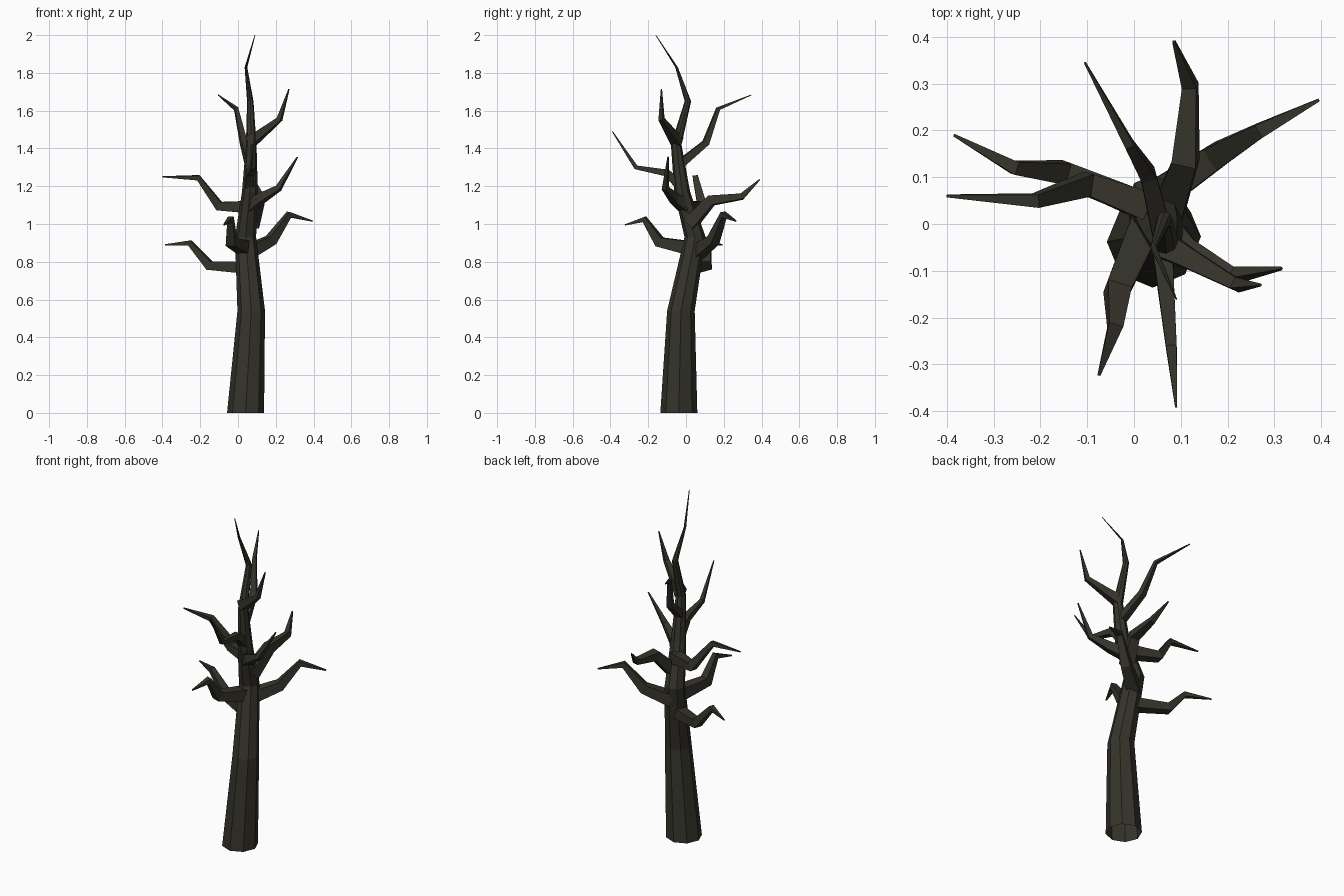
import bpy, bmesh, math
from mathutils import Vector

bark = bpy.data.materials.new("dark bark")
bark.diffuse_color = (0.036, 0.034, 0.024, 1)


def tube(name, path, radii, sides, phase=0.0, level=False):
    """Faceted tapering tube along a polyline; level keeps every ring horizontal."""
    pts = [Vector(p) for p in path]
    bm = bmesh.new()
    rings, u, prev = [], None, None
    for i, p in enumerate(pts):
        a, b = pts[max(i - 1, 0)], pts[min(i + 1, len(pts) - 1)]
        t = Vector((0, 0, 1)) if level else ((p - a).normalized() + (b - p).normalized()).normalized()
        if u is None:
            u = Vector((1, 0, 0)) if level else t.cross(Vector((0, 0, 1))).normalized()
        else:
            u = prev.rotation_difference(t) @ u      # carry the frame along
        prev = t
        v = t.cross(u)
        ring = []
        for k in range(sides):
            ang = phase + 2 * math.pi * k / sides
            ring.append(bm.verts.new(p + (u * math.cos(ang) + v * math.sin(ang)) * radii[i]))
        rings.append(ring)
    for r0, r1 in zip(rings, rings[1:]):
        for k in range(sides):
            n = (k + 1) % sides
            bm.faces.new((r0[k], r0[n], r1[n], r1[k]))
    bm.faces.new(rings[-1])
    me = bpy.data.meshes.new(name)
    bm.to_mesh(me)
    bm.free()
    me.materials.append(bark)
    ob = bpy.data.objects.new(name, me)
    bpy.context.collection.objects.link(ob)


# Crooked eight-sided trunk, open underneath
tube("trunk",
     [(0.04, -0.038, 0), (0.07, -0.027, 0.54), (0.04, 0.048, 0.93), (0.063, -0.02, 1.17),
      (0.07, -0.052, 1.42), (0.065, 0.01, 1.65), (0.042, -0.05, 1.83), (0.09, -0.16, 2.0)],
     [0.098, 0.073, 0.056, 0.042, 0.028, 0.017, 0.007, 0.002], 8, level=True)

# Bent branches: thickness factor, then four path points each
branches = [
    (1.0, [(0.04, 0.03, 0.77), (-0.15, 0.11, 0.78), (-0.255, 0.12, 0.9), (-0.385, 0.19, 0.89)]),
    (1.1, [(0.05, 0.06, 0.85), (0.175, 0.145, 0.915), (0.27, 0.2, 1.05), (0.395, 0.265, 1.015)]),
    (1.1, [(0.03, 0.01, 0.875), (-0.035, -0.14, 0.905), (-0.04, -0.22, 1.025), (-0.075, -0.323, 0.995)]),
    (1.1, [(0.07, 0.02, 1.0), (0.11, 0.135, 1.125), (0.12, 0.295, 1.145), (0.085, 0.39, 1.235)]),
    (1.0, [(0.05, 0.03, 1.09), (-0.1, 0.085, 1.095), (-0.21, 0.05, 1.245), (-0.4, 0.06, 1.25)]),
    (1.0, [(0.06, 0.0, 1.09), (0.12, -0.06, 1.135), (0.215, -0.11, 1.19), (0.315, -0.095, 1.355)]),
    (0.8, [(0.06, -0.02, 1.19), (0.065, -0.1, 1.27), (0.08, -0.265, 1.3), (0.09, -0.39, 1.49)]),
    (0.7, [(0.065, -0.04, 1.31), (0.03, 0.105, 1.43), (-0.01, 0.17, 1.61), (-0.105, 0.345, 1.683)]),
    (0.9, [(0.065, -0.045, 1.435), (0.12, -0.075, 1.475), (0.22, -0.13, 1.555), (0.27, -0.13, 1.715)]),
]
for i, (f, path) in enumerate(branches):
    tube(f"branch_{i + 1}", path, [r * f for r in (0.045, 0.034, 0.02, 0.004)], 4, math.pi / 4)
